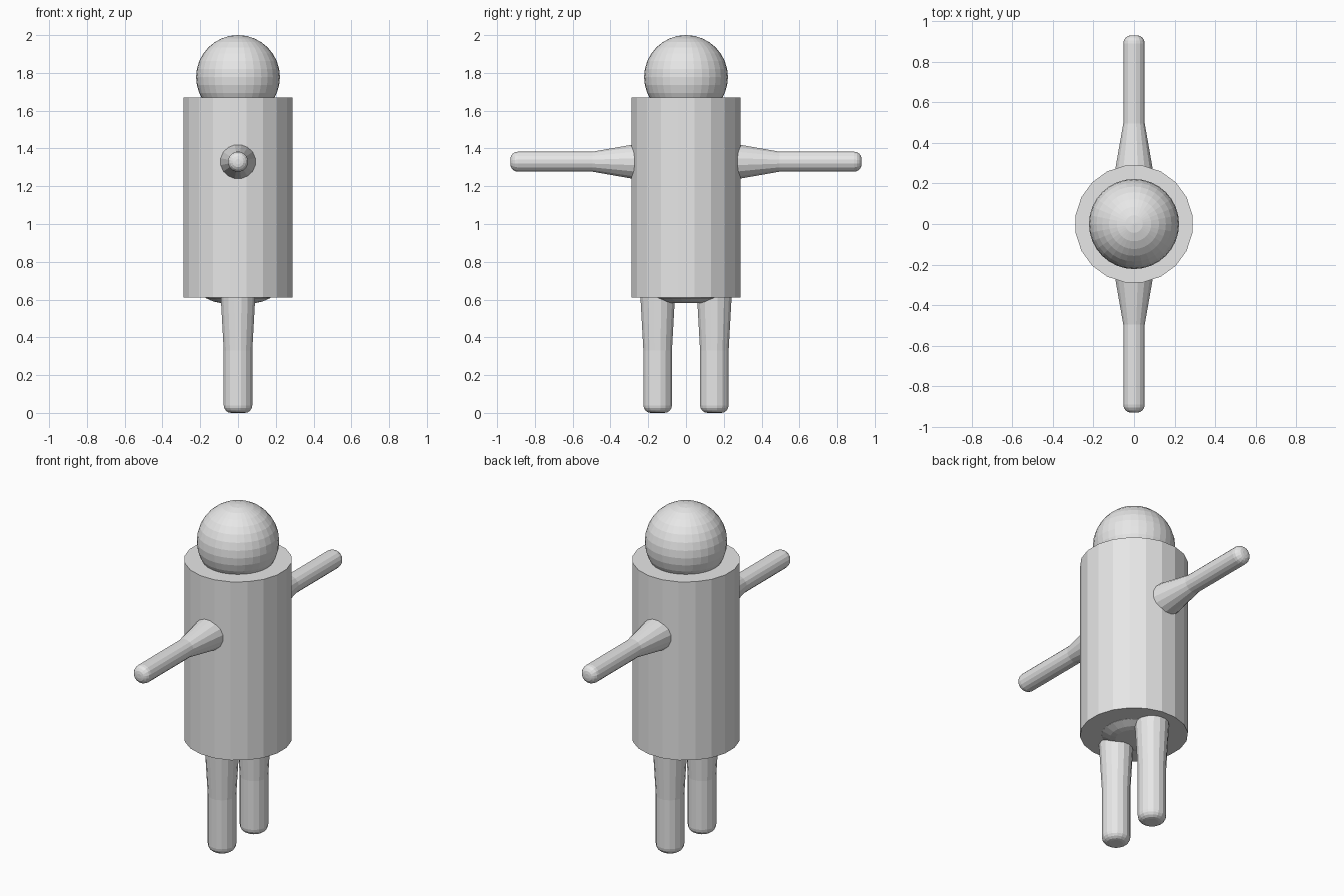
import bpy, bmesh, math
from mathutils import Matrix

if "Cube" in bpy.data.objects:
    bpy.data.objects.remove(bpy.data.objects["Cube"])

grey = bpy.data.materials.new("light grey")
grey.diffuse_color = (0.8, 0.8, 0.8, 1)
grey.use_nodes = True
grey.node_tree.nodes["Principled BSDF"].inputs["Base Color"].default_value = grey.diffuse_color


def lathe(name, profile, sides, matrix=Matrix(), phase=0.5):
    """Closed solid of revolution about z from (radius, height) points, flat faces."""
    bm = bmesh.new()
    rings = []
    for r, z in profile:
        ring = []
        for i in range(sides):
            a = 2 * math.pi * (i + phase) / sides
            ring.append(bm.verts.new((r * math.cos(a), r * math.sin(a), z)))
        rings.append(ring)
    for low, high in zip(rings, rings[1:]):
        for i in range(sides):
            j = (i + 1) % sides
            bm.faces.new((low[i], low[j], high[j], high[i]))
    bm.faces.new(rings[0][::-1])
    bm.faces.new(rings[-1])
    bmesh.ops.transform(bm, matrix=matrix, verts=bm.verts)
    bmesh.ops.recalc_face_normals(bm, faces=bm.faces)
    me = bpy.data.meshes.new(name)
    bm.to_mesh(me)
    bm.free()
    me.materials.append(grey)
    ob = bpy.data.objects.new(name, me)
    bpy.context.collection.objects.link(ob)
    return ob


def rounded_end(radius, bevel, steps=4):
    """Profile points of a rounded end that starts at height 0."""
    return [(radius - bevel + bevel * math.sin(t), bevel - bevel * math.cos(t))
            for t in (math.pi / 2 * k / steps for k in range(steps + 1))]


# Body
lathe("body", [(0.291, 0.61), (0.291, 1.67)], 20)

# Shallow hip bulge under the body
lathe("hips", [(0.10, 0.583), (0.13, 0.589), (0.175, 0.609), (0.18, 0.65)], 20)

# Head
bpy.ops.mesh.primitive_uv_sphere_add(segments=32, ring_count=16, radius=0.222,
                                     location=(0, 0, 1.778))
head = bpy.context.object
head.name = "head"
head.data.materials.append(grey)

# Legs and arms on both sides
leg = rounded_end(0.077, 0.04) + [(0.077, 0.33), (0.094, 0.63)]
arm = rounded_end(0.054, 0.04) + [(0.054, 0.435), (0.105, 0.72)]
for side, s in (("right", 1), ("left", -1)):
    lathe(side + "_leg", leg, 16, Matrix.Translation((0, s * 0.15, 0)))
    # arm profile runs from the hand inwards
    lathe(side + "_arm", arm, 16, Matrix.Translation((0, s * 0.93, 1.33))
          @ Matrix.Rotation(s * math.pi / 2, 4, 'X'))
